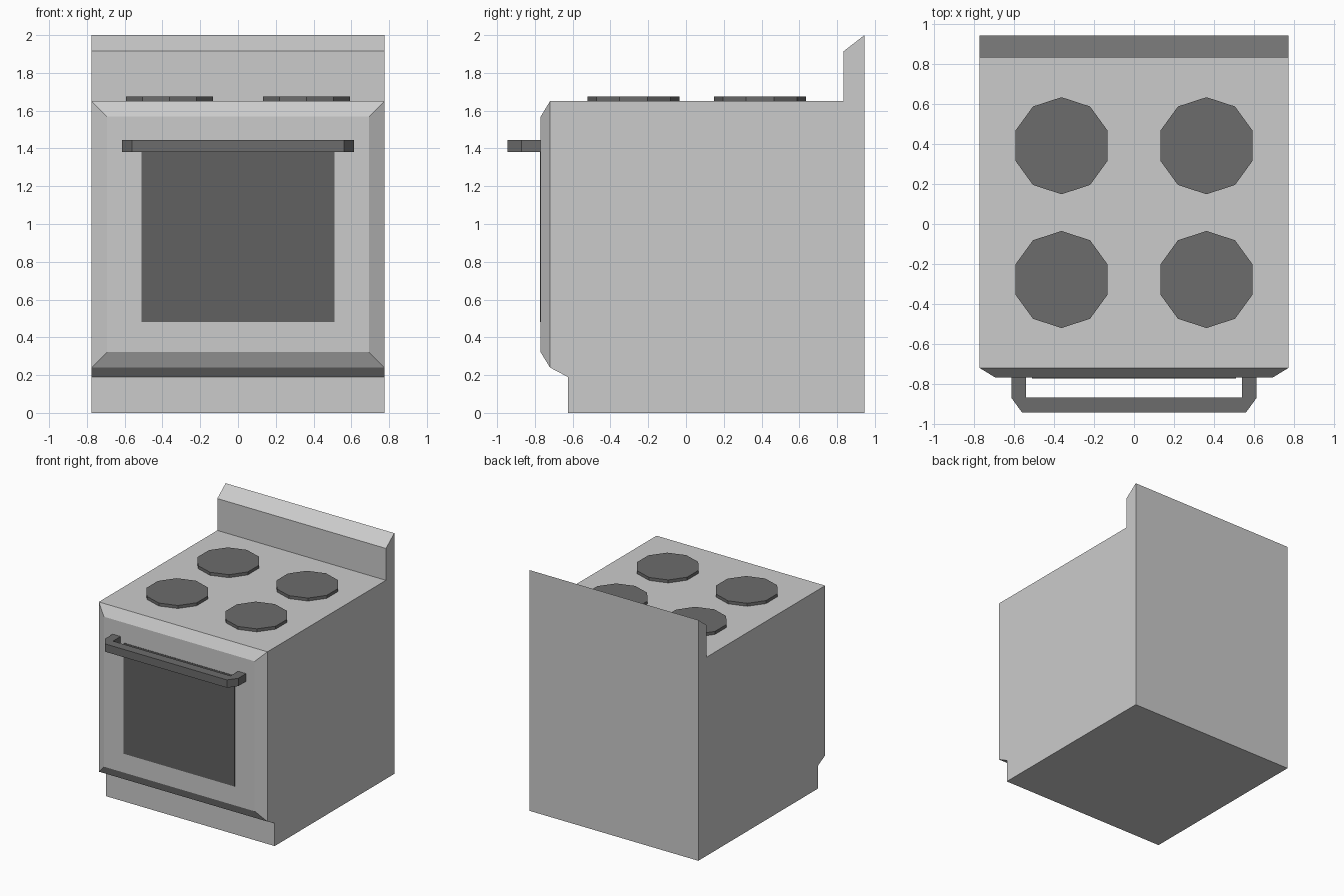
import bpy, bmesh
from mathutils import Vector

if "Cube" in bpy.data.objects:
    bpy.data.objects.remove(bpy.data.objects["Cube"])

HALF_W = 0.775


def material(name, v):
    m = bpy.data.materials.new(name)
    m.diffuse_color = (v, v, v, 1)
    m.use_nodes = True
    m.node_tree.nodes["Principled BSDF"].inputs["Base Color"].default_value = m.diffuse_color
    return m


dark = material("dark_enamel", 0.15)
glass = material("dark_glass", 0.12)


def add_object(name, bm, mat=None):
    bmesh.ops.recalc_face_normals(bm, faces=bm.faces[:])
    mesh = bpy.data.meshes.new(name)
    bm.to_mesh(mesh)
    bm.free()
    if mat:
        mesh.materials.append(mat)
    obj = bpy.data.objects.new(name, mesh)
    bpy.context.collection.objects.link(obj)
    return obj


def prism(points, offset):
    """Closed solid from a flat outline swept along offset."""
    bm = bmesh.new()
    face = bm.faces.new([bm.verts.new(p) for p in points])
    ext = bmesh.ops.extrude_face_region(bm, geom=[face], use_keep_orig=True)
    moved = [g for g in ext["geom"] if isinstance(g, bmesh.types.BMVert)]
    bmesh.ops.translate(bm, vec=Vector(offset), verts=moved)
    bmesh.ops.recalc_face_normals(bm, faces=bm.faces[:])
    return bm


def side_prism(profile):
    return prism([(-HALF_W, y, z) for y, z in profile], (2 * HALF_W, 0, 0))


# Oven body with recessed plinth and a bevelled door front
bm = side_prism([(-0.625, 0), (-0.625, 0.19), (-0.72, 0.24),
                 (-0.72, 1.65), (0.835, 1.65), (0.835, 0)])
front = min(bm.faces, key=lambda f: f.calc_center_median().y)
bmesh.ops.inset_region(bm, faces=[front], thickness=0.082, use_even_offset=True)
for v in front.verts:
    v.co.y = -0.77
add_object("oven_body", bm)

# Back panel with sloped top
add_object("back_panel", side_prism([(0.835, 0), (0.835, 1.915), (0.945, 2.0), (0.945, 0)]))

# Oven window, practically flush with the door
add_object("oven_window", prism([(-0.51, -0.768, 0.48), (0.51, -0.768, 0.48),
                                 (0.51, -0.768, 1.40), (-0.51, -0.768, 1.40)],
                                (0, -0.005, 0)), glass)

# Door handle: square bar with cut corners and two mounts
half = [(0.54, -0.87), (0.54, -0.768), (0.613, -0.768), (0.613, -0.872), (0.56, -0.945)]
outline = half + [(-x, y) for x, y in reversed(half)]
add_object("door_handle", prism([(x, y, 1.38) for x, y in outline], (0, 0, 0.065)), dark)

# Four ten-sided hot plates
for row, y in (("front", -0.278), ("back", 0.392)):
    for side, x in (("left", -0.363), ("right", 0.363)):
        bm = bmesh.new()
        bmesh.ops.create_cone(bm, cap_ends=True, segments=10,
                              radius1=0.243, radius2=0.243, depth=0.03)
        bmesh.ops.translate(bm, vec=(x, y, 1.66), verts=bm.verts[:])
        add_object(f"hot_plate_{row}_{side}", bm, dark)
